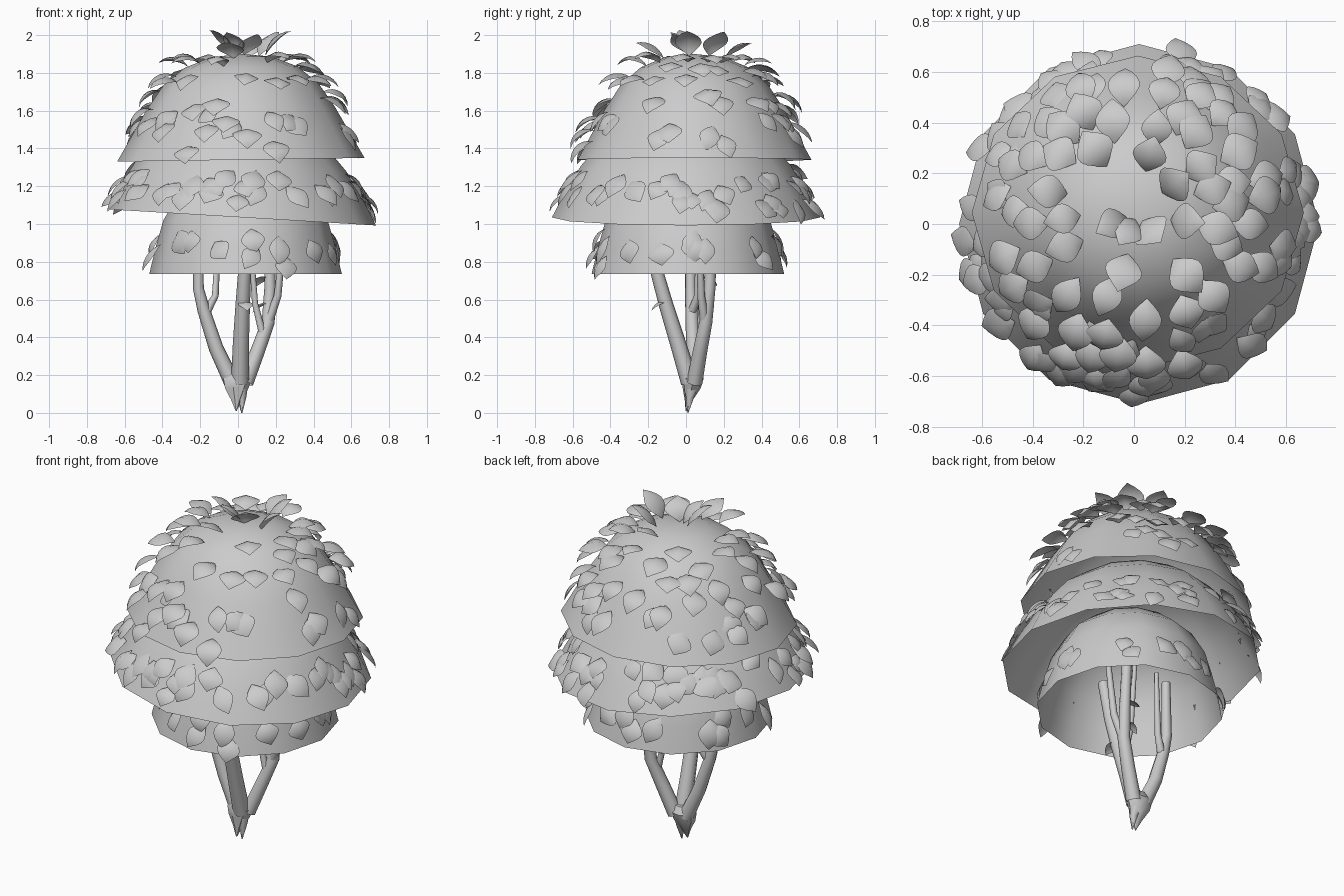
import bpy, bmesh, math, random
from mathutils import Vector, Quaternion

random.seed(8)
if "Cube" in bpy.data.objects:
    bpy.data.objects.remove(bpy.data.objects["Cube"])

grey = bpy.data.materials.new("plain grey")
grey.use_nodes = True
COLOUR = (0.6, 0.6, 0.6, 1)
grey.diffuse_color = COLOUR
grey.node_tree.nodes["Principled BSDF"].inputs["Base Color"].default_value = COLOUR


def finish(bm, name, angle=60):
    mesh = bpy.data.meshes.new(name)
    bm.to_mesh(mesh)
    bm.free()
    obj = bpy.data.objects.new(name, mesh)
    bpy.context.collection.objects.link(obj)
    mesh.materials.append(grey)
    bpy.ops.object.select_all(action='DESELECT')
    obj.select_set(True)
    bpy.context.view_layer.objects.active = obj
    bpy.ops.object.shade_smooth_by_angle(angle=math.radians(angle))


def bridge(bm, a, b):
    for i in range(len(a)):
        j = (i + 1) % len(a)
        bm.faces.new((a[i], a[j], b[j], b[i]))


class Shell:
    """Open twelve-sided dome with a slightly tilted rim."""
    def __init__(self, name, centre, profile, tilt=0.0, depth=1.0):
        self.name, self.centre, self.profile = name, centre, profile
        self.tilt, self.depth = tilt, depth

    def point(self, ang, r, z):
        x, y = r * math.cos(ang), r * math.sin(ang) * self.depth
        return Vector((self.centre[0] + x, self.centre[1] + y, z + self.tilt * x))

    def build(self):
        bm = bmesh.new()
        rings = [[bm.verts.new(self.point(math.tau * i / 12, r, z)) for i in range(12)]
                 for r, z in self.profile[:-1]]
        for a, b in zip(rings, rings[1:]):
            bridge(bm, a, b)
        tip = bm.verts.new(self.point(0, *self.profile[-1]))
        for i in range(12):
            bm.faces.new((rings[-1][i], rings[-1][(i + 1) % 12], tip))
        finish(bm, self.name)

    def leaf(self, bm, ang, r, yaw, length, width, start, end):
        """Attach a leaf at the given bearing and distance from the axis."""
        for (r0, z0), (r1, z1) in zip(self.profile, self.profile[1:]):
            if r >= r1:
                break
        out, up = Vector((math.cos(ang), math.sin(ang), 0)), Vector((0, 0, 1))
        down = (out * (r0 - r1) - up * (z1 - z0)).normalized()
        normal = (out * (z1 - z0) + up * (r0 - r1)).normalized()
        p = self.point(ang, r * 0.98, z0 + (z1 - z0) * (r0 - r) / (r0 - r1))
        add_leaf(bm, p, normal, Quaternion(normal, yaw) @ down, length, width, start, end)


def add_leaf(bm, p, normal, along, length, width, start, end):
    """Pointed, cupped leaf arching away from the surface."""
    side = along.cross(normal).normalized()
    rows, steps = [], 7
    for k in range(steps + 1):
        t = k / steps
        a = start + (end - start) * t
        direction = along * math.cos(a) + normal * math.sin(a)
        face = normal * math.cos(a) - along * math.sin(a)
        w = width * math.sin(math.pi * t)
        if k in (0, steps):
            rows.append([bm.verts.new(p)] * 3)
        else:
            rows.append([bm.verts.new(p + side * (w * s) - face * (w * 0.3 * abs(s)))
                         for s in (-1, 0, 1)])
        p = p + direction * (length / steps)
    for a, b in zip(rows, rows[1:]):
        for i in (0, 1):
            corners = list(dict.fromkeys((a[i], a[i + 1], b[i + 1], b[i])))
            bm.faces.new(corners)


# Canopy shells, stacked inside one another
upper = Shell("upper_canopy", (0.015, 0.045), [(0.655, 1.34), (0.58, 1.47), (0.50, 1.61),
              (0.41, 1.74), (0.30, 1.83), (0.16, 1.885), (0, 1.90)], 0.015, 0.945)
middle = Shell("middle_canopy", (0.02, 0.0), [(0.71, 1.035), (0.64, 1.17), (0.555, 1.31),
               (0.45, 1.43), (0.31, 1.53), (0, 1.60)], -0.06)
lower = Shell("lower_canopy", (0.04, 0.01), [(0.51, 0.735), (0.475, 0.88), (0.435, 1.02),
              (0.36, 1.15), (0.24, 1.25), (0, 1.30)])

# Leaf centres on the upper shell, in hundredths, seen from overhead
UPPER_LEAVES = (
    (-22, 53), (-5, 54), (12, 53), (26, 52), (36, 45), (25, 36), (20, 42), (-10, 39),
    (-15, 29), (-29, 29), (-27, 38), (-35, 39), (-41, 27), (6, 28), (17, 17), (0, 1),
    (-10, 0), (-29, 3), (-27, -10), (-41, 0), (-39, -18), (-27, -27), (-4, -19),
    (-10, -28), (7, -5), (22, 0), (32, 0), (46, 0), (37, -8), (31, 14), (27, 23),
    (38, 18), (39, 7), (53, 18), (53, 10), (41, 29), (44, 37), (51, -16), (42, -18),
    (20, -20), (32, -28), (22, -35), (6, -37), (-12, -45), (-25, -42), (-17, -52),
    (-6, -52), (-29, -54), (5, -56), (20, -57), (-41, -38), (-53, -12), (-49, -26),
    (-50, 23), (-49, 6), (10, 38), (-34, 14), (-20, 44), (33, 52))
upper.build()
bm = bmesh.new()
for x, y in UPPER_LEAVES:
    x, y = x / 100 - upper.centre[0], (y / 100 - upper.centre[1]) / upper.depth
    r = max(0.03, math.hypot(x, y) - 0.075)
    upper.leaf(bm, math.atan2(y, x), r, random.uniform(-0.3, 0.3),
               random.uniform(0.17, 0.21), random.uniform(0.06, 0.08),
               1.5 if r < 0.2 else random.uniform(1.1, 1.4),
               0.0 if r < 0.2 else random.uniform(-0.9, -0.5))
finish(bm, "upper_leaves")

# Scattered leaves: shell, count, radius range
for shell, name, count, low, high in ((upper, "rim_leaves", 24, 0.49, 0.59),
                                      (middle, "middle_leaves", 72, 0.555, 0.66),
                                      (lower, "lower_leaves", 24, 0.445, 0.49)):
    if shell is not upper:
        shell.build()
    bm = bmesh.new()
    for i in range(count):
        ang = i * 2.39996 + random.uniform(-0.3, 0.3)
        if math.cos(ang + 1.1) > 0.6 and random.random() < 0.4:
            continue                      # sparser toward the front
        shell.leaf(bm, ang, random.uniform(low, high), random.uniform(-0.7, 0.7),
                   random.uniform(0.14, 0.19), random.uniform(0.05, 0.075),
                   random.uniform(0.55, 1.0), random.uniform(-0.9, -0.4))
    finish(bm, name)


# Stems: tapered tubes through a short path
def stem(name, path, r0, r1, sides=8):
    bm = bmesh.new()
    pts = [Vector(p) for p in path]
    rings = []
    for k, p in enumerate(pts):
        axis = (pts[min(k + 1, len(pts) - 1)] - pts[max(k - 1, 0)]).normalized()
        u = axis.cross(Vector((0, 1, 0))).normalized()
        v = axis.cross(u)
        r = r0 + (r1 - r0) * k / (len(pts) - 1)
        rings.append([bm.verts.new(p + r * (u * math.cos(math.tau * i / sides)
                                            + v * math.sin(math.tau * i / sides)))
                      for i in range(sides)])
    for a, b in zip(rings, rings[1:]):
        bridge(bm, a, b)
    bmesh.ops.recalc_face_normals(bm, faces=bm.faces)
    finish(bm, name)


stem("left_branch", [(-0.03, 0.04, 0.16), (-0.115, 0.04, 0.34), (-0.18, 0.03, 0.54),
                     (-0.21, 0.025, 0.66), (-0.21, 0.02, 1.0)], 0.044, 0.024)
stem("front_branch", [(0.01, 0.02, 0.16), (0.015, -0.04, 0.36), (0.025, -0.105, 0.57),
                      (0.035, -0.155, 0.75), (0.05, -0.2, 1.0)], 0.047, 0.03)
stem("right_branch", [(0.04, 0.045, 0.16), (0.105, 0.075, 0.33), (0.16, 0.105, 0.48),
                      (0.17, 0.125, 0.66), (0.165, 0.14, 1.0)], 0.042, 0.027)
stem("left_twig", [(-0.17, 0.03, 0.53), (-0.12, 0.06, 0.62), (-0.10, 0.07, 1.0)], 0.024, 0.012)
stem("right_twig", [(0.16, 0.1, 0.48), (0.21, 0.08, 0.62), (0.25, 0.07, 1.0)], 0.026, 0.014)
stem("back_twig", [(0.13, 0.08, 0.42), (0.09, 0.08, 0.58), (0.06, 0.08, 1.0)], 0.02, 0.012)

# Pointed root with a knobbly collar
bm = bmesh.new()
rings = [[bm.verts.new((x + r * math.cos(math.tau * i / 7),
                        y + r * 0.75 * math.sin(math.tau * i / 7), z)) for i in range(7)]
         for x, y, r, z in ((-0.01, 0.0, 0.003, 0.01), (-0.01, 0.015, 0.03, 0.07),
                            (-0.01, 0.03, 0.065, 0.13), (-0.005, 0.035, 0.08, 0.18),
                            (0, 0.035, 0.05, 0.22))]
for a, b in zip(rings, rings[1:]):
    bridge(bm, a, b)
bm.faces.new(rings[-1])
finish(bm, "root", 40)
stem("root_spur", [(0.02, 0.01, 0.0), (0.02, 0.02, 0.08), (0.01, 0.03, 0.15)], 0.003, 0.045, 6)

# A few leaves on the stems
bm = bmesh.new()
for p, out in (((0.03, -0.09, 0.59), (0.2, -1, 0)), ((0.17, 0.1, 0.58), (-1, 0.2, 0)),
               ((0.14, 0.08, 0.72), (-0.5, 1, 0))):
    add_leaf(bm, Vector(p), Vector((0, 0, 1)), Vector(out).normalized(), 0.12, 0.04, 0.2, -1.4)
finish(bm, "stem_leaves")
